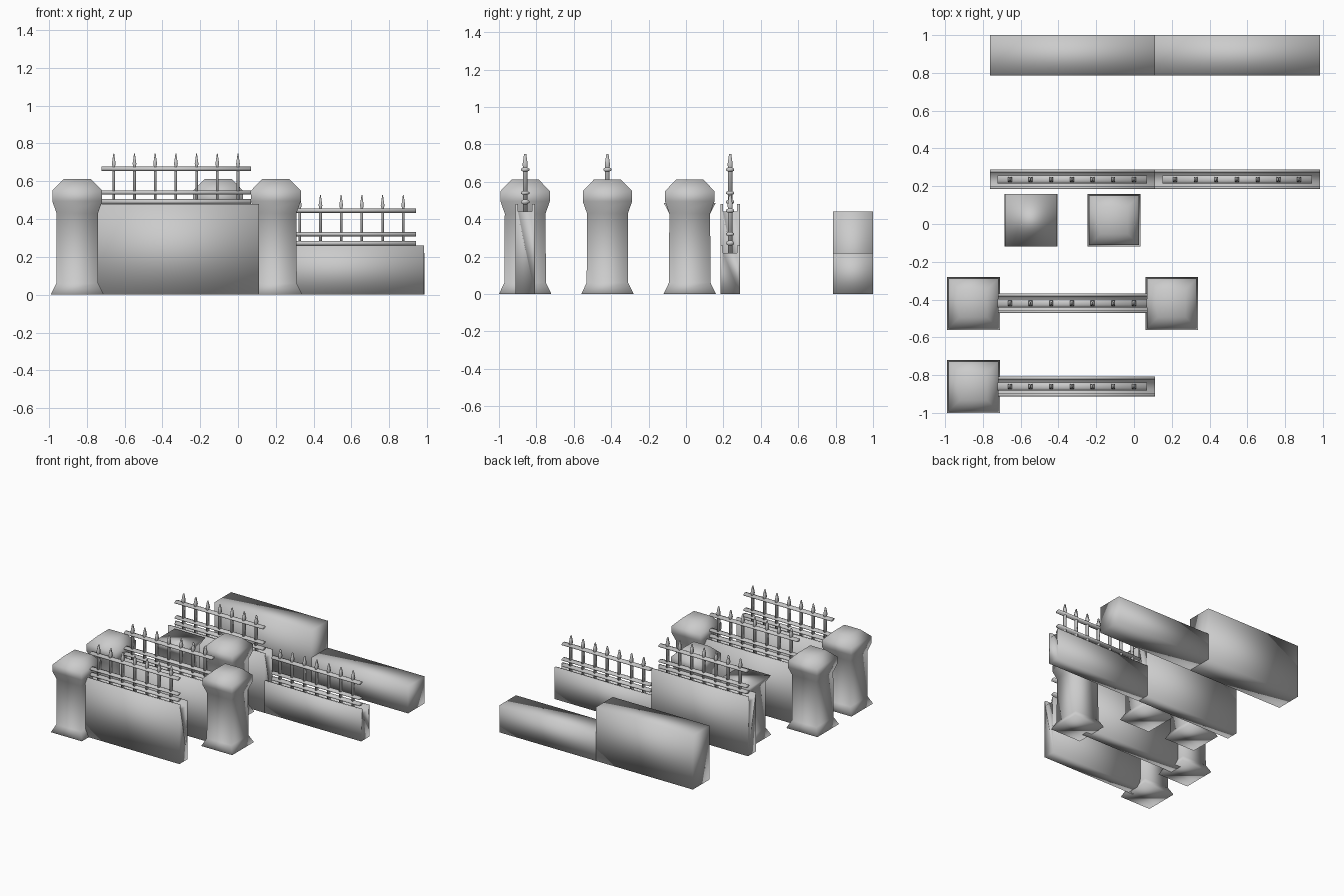
import bpy, bmesh, math

if "Cube" in bpy.data.objects:
    bpy.data.objects.remove(bpy.data.objects["Cube"])

stone = bpy.data.materials.new("grey_stone")
stone.diffuse_color = (0.6, 0.6, 0.6, 1)
stone.use_nodes = True
stone.node_tree.nodes["Principled BSDF"].inputs["Base Color"].default_value = stone.diffuse_color


def finish(name, bm):
    bmesh.ops.recalc_face_normals(bm, faces=bm.faces)
    for f in bm.faces:
        f.smooth = True
    me = bpy.data.meshes.new(name)
    bm.to_mesh(me)
    bm.free()
    me.materials.append(stone)
    ob = bpy.data.objects.new(name, me)
    bpy.context.collection.objects.link(ob)
    return ob


def loft(bm, rings):
    """Skin a list of closed rings and cap both ends."""
    vs = [[bm.verts.new(p) for p in r] for r in rings]
    for a, b in zip(vs, vs[1:]):
        n = len(a)
        for i in range(n):
            bm.faces.new((a[i], a[(i + 1) % n], b[(i + 1) % n], b[i]))
    bm.faces.new(vs[0])
    bm.faces.new(vs[-1])


def square(x, y, z, hx, hy):
    return [(x + sx * hx, y + sy * hy, z)
            for sx, sy in ((-1, -1), (1, -1), (1, 1), (-1, 1))]


def post(name, x, y, profile):
    bm = bmesh.new()
    loft(bm, [square(x, y, z, h, h) for h, z in profile])
    finish(name, bm)


def wall(name, x0, x1, section):
    bm = bmesh.new()
    loft(bm, [[(x, y, z) for y, z in section] for x in (x0, x1)])
    finish(name, bm)


def channel_wall(name, x0, y, top):
    # solid wall with two thin lips along its top
    o, i, floor = 0.052, 0.037, top - 0.04
    wall(name, x0, x0 + 0.872, [(y - o, 0), (y + o, 0), (y + o, top), (y + i, top),
                                (y + i, floor), (y - i, floor), (y - i, top), (y - o, top)])


def fence(name, x0, y, top):
    bm = bmesh.new()
    # horizontal rails
    for dz, ry, rz in ((0.012, 0.022, 0.013), (0.06, 0.022, 0.011), (0.185, 0.022, 0.012)):
        loft(bm, [[(x, y + ry * math.cos(k * math.pi / 4 + math.pi / 8) * 1.08,
                    top + dz + rz * math.sin(k * math.pi / 4 + math.pi / 8) * 1.08)
                   for k in range(8)] for x in (x0 + 0.04, x0 + 0.83)])
    # pickets with pointed heads
    for k in range(7):
        x = x0 + 0.105 + k * 0.1095
        loft(bm, [square(x, y, top + dz, hx, hy) for dz, hx, hy in
                  ((-0.04, 0.007, 0.012), (0.2, 0.007, 0.012),
                   (0.212, 0.010, 0.014), (0.268, 0.002, 0.006))])
    finish(name, bm)


# stone posts: flared foot, waist, wide capital with chamfered top
FULL = [(0.14, 0), (0.111, 0.06), (0.109, 0.43), (0.132, 0.495), (0.132, 0.55), (0.072, 0.612)]
SHORT = [(0.14, 0), (0.111, 0.06), (0.109, 0.43), (0.138, 0.485)]
post("front_post", -0.85, -0.86, FULL)
post("middle_post_left", -0.85, -0.42, FULL)
post("middle_post_right", 0.2, -0.42, FULL)
post("single_post", -0.105, 0.02, FULL)
post("short_post", -0.545, 0.02, SHORT)

# fenced walls
for part, x0, y, top in (("front", -0.762, -0.86, 0.48), ("middle", -0.762, -0.42, 0.48),
                         ("tall", -0.762, 0.236, 0.48), ("low", 0.112, 0.236, 0.26)):
    channel_wall(part + "_wall", x0, y, top)
    fence(part + "_fence", x0, y, top)

# plain thick walls at the back
for part, x0, top in (("tall", -0.762, 0.44), ("low", 0.112, 0.22)):
    wall(part + "_back_wall", x0, x0 + 0.874,
         [(0.785, 0), (1.0, 0), (1.0, top), (0.785, top)])
